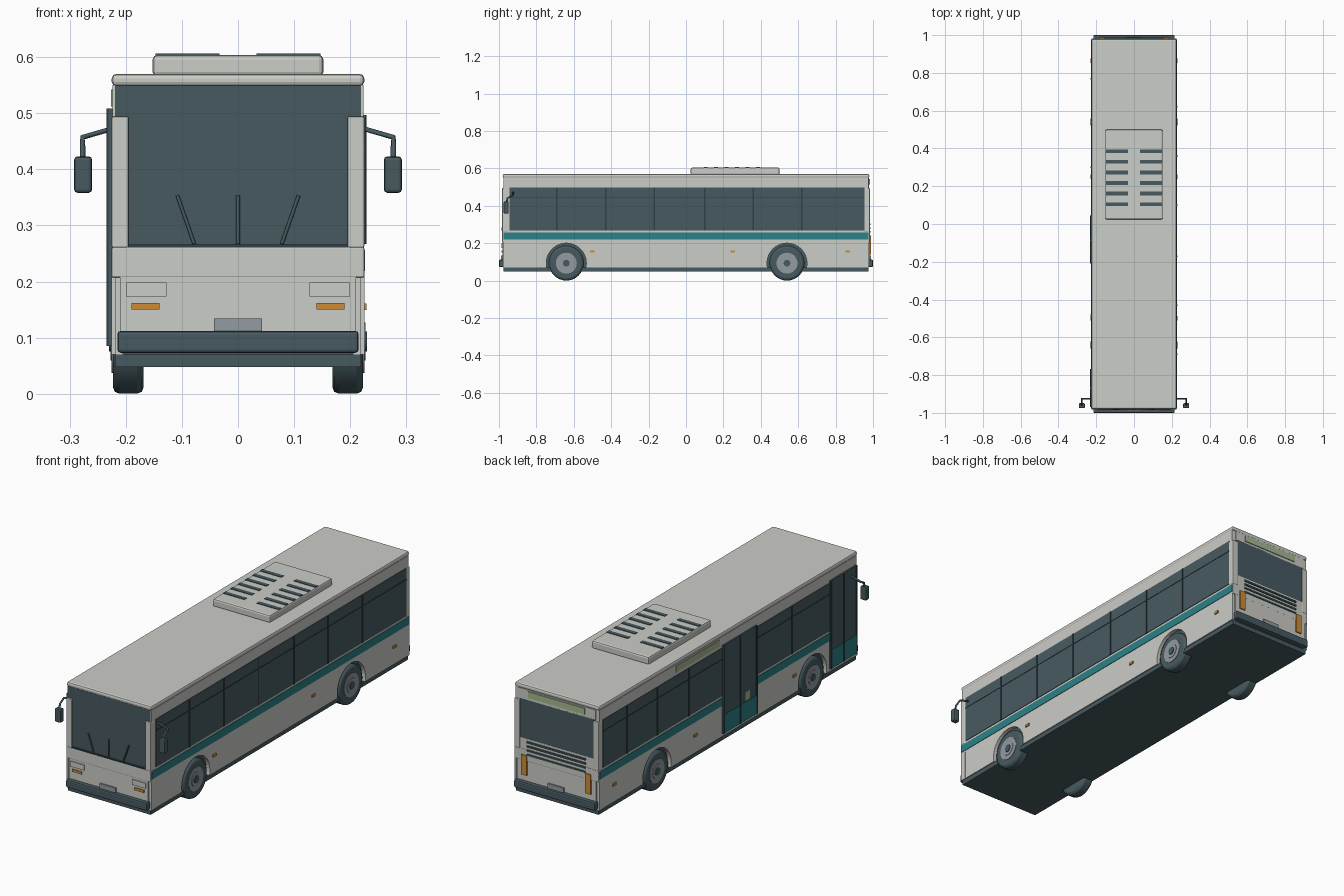
import bpy, bmesh
from math import pi, sin, cos, asin
from mathutils import Matrix

if "Cube" in bpy.data.objects:
    bpy.data.objects.remove(bpy.data.objects["Cube"])


def material(name, rgb):
    m = bpy.data.materials.new(name)
    m.use_nodes = True
    m.diffuse_color = (*rgb, 1)
    for n in m.node_tree.nodes:
        if n.type == 'BSDF_PRINCIPLED':
            n.inputs["Base Color"].default_value = (*rgb, 1)
            n.inputs["Roughness"].default_value = 0.6
    return m


WHITE = material("body white", (0.60, 0.61, 0.57))
DARK = material("dark slate", (0.062, 0.102, 0.118))
TRIM = material("black trim", (0.03, 0.05, 0.06))
TEAL = material("teal", (0.024, 0.22, 0.24))
ORANGE = material("amber", (0.62, 0.26, 0.035))
GREY = material("metal grey", (0.29, 0.33, 0.36))
GREEN = material("sign green", (0.38, 0.48, 0.27))


def finish(name, bm, mat, bevel=0, smooth=False):
    me = bpy.data.meshes.new(name)
    bmesh.ops.recalc_face_normals(bm, faces=bm.faces)
    bm.to_mesh(me)
    bm.free()
    me.materials.append(mat)
    ob = bpy.data.objects.new(name, me)
    bpy.context.collection.objects.link(ob)
    if bevel:
        b = ob.modifiers.new("bevel", 'BEVEL')
        b.width, b.segments = bevel, 2
    if smooth:
        bpy.ops.object.select_all(action='DESELECT')
        ob.select_set(True)
        bpy.context.view_layer.objects.active = ob
        bpy.ops.object.shade_smooth_by_angle()
    return ob


def box(name, mat, x, y, z, bevel=0):
    """Box from (low, high) pairs."""
    bm = bmesh.new()
    bmesh.ops.create_cube(bm, size=1)
    for v in bm.verts:
        v.co = [(a + b) / 2 + c * abs(b - a) for (a, b), c in zip((x, y, z), v.co)]
    return finish(name, bm, mat, bevel)


def pair(name, mat, x, y, z, bevel=0):
    """Same box on both sides of the bus."""
    for s, side in ((1, "left"), (-1, "right")):
        box(f"{side}_{name}", mat, (s * x[0], s * x[1]), y, z, bevel)


def disc(name, mat, x, y, z, r, bevel=0):
    """Cylinder along x between two x positions."""
    bm = bmesh.new()
    bmesh.ops.create_cone(bm, cap_ends=True, segments=32, radius1=r, radius2=r,
                          depth=abs(x[1] - x[0]))
    bm.transform(Matrix.Translation(((x[0] + x[1]) / 2, y, z)) @ Matrix.Rotation(pi / 2, 4, 'Y'))
    return finish(name, bm, mat, bevel, True)


def rod(name, points, radius):
    cu = bpy.data.curves.new(name, 'CURVE')
    cu.dimensions = '3D'
    cu.bevel_depth, cu.bevel_resolution, cu.use_fill_caps = radius, 1, True
    sp = cu.splines.new('POLY')
    sp.points.add(len(points) - 1)
    for p, co in zip(sp.points, points):
        p.co = (*co, 1)
    cu.materials.append(DARK)
    ob = bpy.data.objects.new(name, cu)
    bpy.context.collection.objects.link(ob)
    bpy.ops.object.select_all(action='DESELECT')
    ob.select_set(True)
    bpy.context.view_layer.objects.active = ob
    bpy.ops.object.convert(target='MESH')


AXLES = (-0.64, 0.54)
HUB_Z, ARCH_R, SILL = 0.093, 0.107, 0.07

# Inner shell, underside skirt and roof
box("inner_shell", DARK, (-.205, .205), (-.965, .965), (.055, .555))
box("skirt", DARK, (-.219, .219), (-.975, .975), (.048, SILL))
box("roof", WHITE, (-.225, .225), (-.98, .98), (.548, .57), .008)

# Lower side panels with round wheel arches
outline = [(-.975, .267), (-.975, SILL)]
dip = asin((HUB_Z - SILL) / ARCH_R)
for cy in AXLES:
    for i in range(25):
        a = pi + dip - (pi + 2 * dip) * i / 24
        outline.append((cy + ARCH_R * cos(a), HUB_Z + ARCH_R * sin(a)))
outline += [(.975, SILL), (.975, .267)]
for s, side in ((1, "left"), (-1, "right")):
    bm = bmesh.new()
    face = bm.faces.new([bm.verts.new((s * .205, y, z)) for y, z in outline])
    ext = bmesh.ops.extrude_face_region(bm, geom=[face])
    for v in ext["geom"]:
        if isinstance(v, bmesh.types.BMVert):
            v.co.x = s * .224
    finish(f"{side}_lower_panel", bm, WHITE)

# Side rails, window band, stripe and markers
pair("upper_rail", WHITE, (.2, .224), (-.975, .975), (.495, .55))
pair("front_side_post", WHITE, (.2, .224), (-.975, -.945), (.26, .5))
pair("rear_side_post", WHITE, (.2, .224), (.955, .975), (.26, .5))
pair("window_band", DARK, (.2, .227), (-.945, .955), (.267, .497))
pair("window_vent_bar", TRIM, (.22, .2285), (-.945, .955), (.441, .445))
pair("stripe", TEAL, (.22, .2265), (-.977, .977), (.219, .256))
for y in (-.5, .25, .865):
    pair("side_marker", ORANGE, (.22, .229), (y - .012, y + .012), (.149, .161))
for y in (-.69, -.43, -.17, .1, .36, .62):
    box("left_window_divider", TRIM, (.22, .229), (y - .004, y + .004), (.267, .497))
for y in (-.48, .3, .54, .77):
    box("right_window_divider", TRIM, (-.229, -.22), (y - .004, y + .004), (.267, .497))

# Doors on the right side
for name, y0, y1 in (("front_door", -.968, -.767), ("middle_door", -.21, .046)):
    mid = (y0 + y1) / 2
    box(name, DARK, (-.231, -.2), (y0, y1), (.085, .508))
    for a, b in ((y0 + .008, mid - .005), (mid + .005, y1 - .008)):
        box(name + "_kick_panel", TEAL, (-.233, -.225), (a, b), (.087, .175))
    for y in (y0 + .004, mid, y1 - .004):
        box(name + "_frame", TRIM, (-.234, -.225), (y - .004, y + .004), (.085, .508))
box("door_sticker", GREEN, (-.2325, -.225), (-.155, -.12), (.18, .222))
box("side_route_sign", GREEN, (-.226, -.22), (.07, .395), (.512, .542))

# Front and rear corners, bumpers and plates share one layout
for s, end in ((-1, "front"), (1, "rear")):
    def span(a, b):
        return (s * a, s * b)
    pair(end + "_pillar", WHITE, (.195, .225), span(.95, .983), (.26, .494), .003)
    box(end + "_waist_panel", WHITE, (-.225, .225), span(.95, .983), (.207, .262), .003)
    box(end + "_lower_panel", WHITE, (-.21, .21), span(.95, .982), (.1, .21))
    pair(end + "_corner", WHITE, (.217, .225), span(.95, .979), (SILL, .21))
    box(end + "_bumper", DARK, (-.215, .215), span(.95, 1.0), (.073, .112), .006)
    box(end + "_number_plate", GREY, (-.043, .043), span(.97, .99), (.112, .134))

# Windscreen, wipers and front lamps
box("windscreen", DARK, (-.219, .219), (-.976, -.95), (.26, .549))
box("windscreen_ledge", TRIM, (-.195, .195), (-.985, -.96), (.261, .266))
for x0, x1 in ((-.078, -.108), (0, 0), (.078, .108)):
    rod("wiper", [(x0, -.982, .267), (x1, -.98, .353)], .0035)
pair("headlight", WHITE, (.127, .2), (-.987, -.975), (.173, .198))
pair("front_indicator", ORANGE, (.14, .19), (-.987, -.975), (.15, .162))

# Rear window, sign, louvres and lamps
box("rear_header", WHITE, (-.205, .205), (.95, .979), (.5, .549))
box("rear_window", DARK, (-.195, .195), (.95, .979), (.31, .505))
box("rear_engine_cover", WHITE, (-.196, .196), (.95, .981), (.21, .315))
box("rear_route_sign", GREEN, (-.15, .15), (.97, .983), (.513, .543))
for i in range(4):
    z = .3 - i * .02
    box("rear_louvre", DARK, (-.155, .155), (.975, .987), (z - .004, z + .004))
pair("rear_lamp", ORANGE, (.155, .185), (.97, .988), (.14, .235))

# Roof air unit with vent slits
box("roof_unit", WHITE, (-.152, .152), (.025, .5), (.565, .604), .008)
for i in range(6):
    y = .105 + i * .056
    pair("roof_vent", DARK, (.033, .147), (y - .01, y + .01), (.6, .6065))

# Wheels and wing mirrors
for s, side in ((1, "left"), (-1, "right")):
    for y, end in zip(AXLES, ("front", "rear")):
        name = f"{side}_{end}_wheel"
        disc(name + "_tyre", DARK, (s * .168, s * .223), y, HUB_Z, HUB_Z, .012)
        disc(name + "_rim", GREY, (s * .2, s * .225), y, HUB_Z, .056)
        disc(name + "_ring", GREY, (s * .2, s * .227), y, HUB_Z, .034)
        disc(name + "_cap", DARK, (s * .2, s * .23), y, HUB_Z, .018)
    rod(side + "_mirror_arm", [(s * .215, -.925, .475), (s * .277, -.925, .457),
                               (s * .277, -.955, .44), (s * .277, -.96, .41)], .005)
    box(side + "_mirror", DARK, (s * .26, s * .292), (-.975, -.948), (.358, .423), .006)
